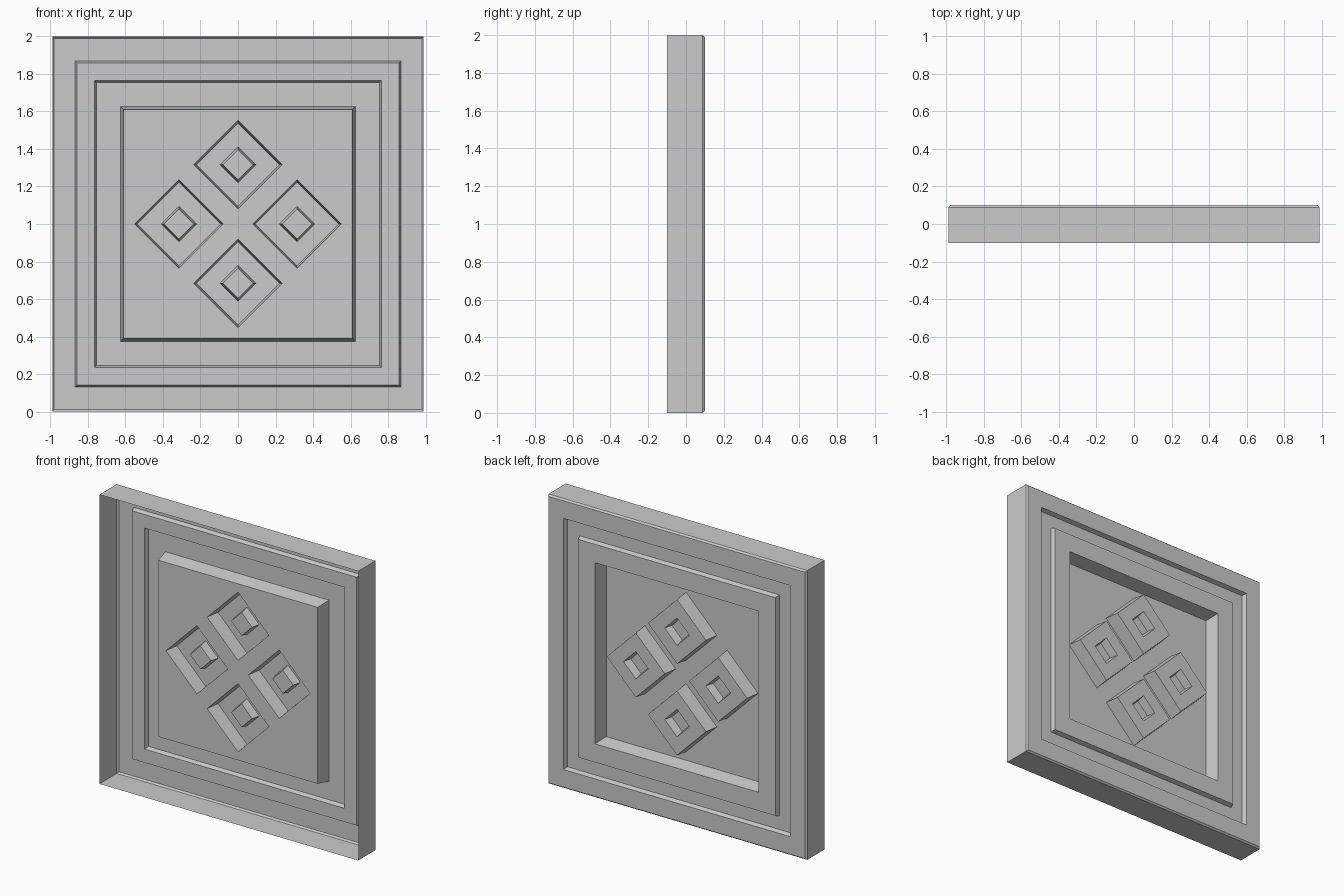
import bpy, bmesh
from mathutils import Vector

if "Cube" in bpy.data.objects:
    bpy.data.objects.remove(bpy.data.objects["Cube"])

grey = bpy.data.materials.new("plain_grey")
grey.diffuse_color = (0.6, 0.6, 0.6, 1)
grey.use_nodes = True
grey.node_tree.nodes["Principled BSDF"].inputs["Base Color"].default_value = grey.diffuse_color

SQUARE = [(-1, -1), (1, -1), (1, 1), (-1, 1)]
DIAMOND = [(0, -1), (1, 0), (0, 1), (-1, 0)]
FLOOR_Y = 0.0
FLOOR_HALF = 0.61
TILE_HALF = 0.236
TILE_CENTRES = [(0, 1.316), (0, 0.684), (0.315, 1.0), (-0.315, 1.0)]


def ring(bm, shape, cx, cz, half_x, y, half_z=None):
    half_z = half_z or half_x
    return [bm.verts.new((cx + sx * half_x, y, cz + sz * half_z)) for sx, sz in shape]


def nest(bm, rings):
    """Bridge consecutive rings so the faces look outward and back."""
    for a, b in zip(rings, rings[1:]):
        for i in range(4):
            j = (i + 1) % 4
            bm.faces.new((a[i], b[i], b[j], a[j]))


def finish(bm, name):
    mesh = bpy.data.meshes.new(name)
    bm.to_mesh(mesh)
    bm.free()
    mesh.materials.append(grey)
    obj = bpy.data.objects.new(name, mesh)
    bpy.context.collection.objects.link(obj)
    return obj


# Stepped frame: open-fronted shell, shallow groove, inner border, deep recess
bm = bmesh.new()
profile = [
    (0.990, -0.100, 1.000), (0.990, 0.088, 1.000), (0.980, 0.100, 0.990),
    (0.868, 0.100, None), (0.858, 0.070, None),
    (0.764, 0.070, None), (0.754, 0.100, None),
    (0.626, 0.100, None), (FLOOR_HALF, FLOOR_Y, None),
]
nest(bm, [ring(bm, SQUARE, 0, 1, hx, y, hz) for hx, y, hz in profile])
finish(bm, "stepped_frame")

# Recess floor, left open behind each raised tile
bm = bmesh.new()
loops = [ring(bm, SQUARE, 0, 1, FLOOR_HALF, FLOOR_Y)]
loops += [ring(bm, DIAMOND, cx, cz, TILE_HALF, FLOOR_Y) for cx, cz in TILE_CENTRES]
edges = [bm.edges.new((lp[i], lp[(i + 1) % 4])) for lp in loops for i in range(4)]
bmesh.ops.triangle_fill(bm, edges=edges, use_beauty=True, normal=Vector((0, 1, 0)))
bm.normal_update()
for face in bm.faces:
    if face.normal.y < 0:
        face.normal_flip()
finish(bm, "recess_floor")

# Raised diamond tiles, each with a small sunken centre
for n, (cx, cz) in enumerate(TILE_CENTRES, 1):
    bm = bmesh.new()
    rings = [ring(bm, DIAMOND, cx, cz, half, y) for half, y in (
        (TILE_HALF, FLOOR_Y), (0.222, 0.098), (0.095, 0.098), (0.080, 0.040))]
    nest(bm, rings)
    bm.faces.new(rings[-1][::-1])
    finish(bm, f"diamond_tile_{n}")
